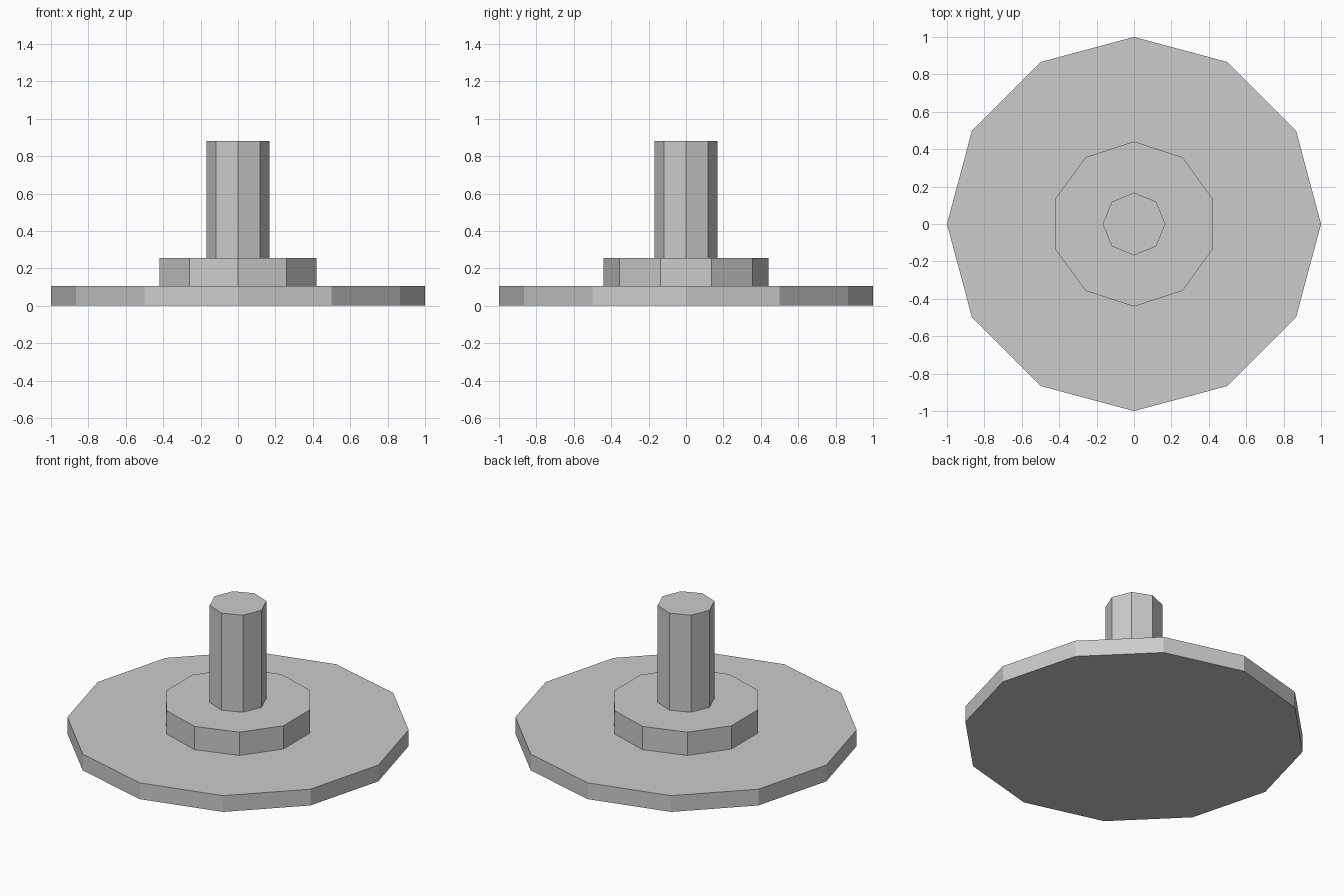
import bpy, bmesh, math

if "Cube" in bpy.data.objects:
    bpy.data.objects.remove(bpy.data.objects["Cube"])

grey = bpy.data.materials.new("plain grey")
grey.diffuse_color = (0.6, 0.6, 0.6, 1)
grey.use_nodes = True
grey.node_tree.nodes["Principled BSDF"].inputs["Base Color"].default_value = grey.diffuse_color


def prism(name, sides, radius, bottom, top):
    """Flat-sided upright prism with one corner pointing along +y."""
    bm = bmesh.new()
    ring = []
    for i in range(sides):
        a = math.pi / 2 + 2 * math.pi * i / sides
        ring.append(bm.verts.new((radius * math.cos(a), radius * math.sin(a), bottom)))
    face = bm.faces.new(ring)
    ext = bmesh.ops.extrude_face_region(bm, geom=[face], use_keep_orig=True)
    for v in ext["geom"]:
        if isinstance(v, bmesh.types.BMVert):
            v.co.z = top
    bmesh.ops.recalc_face_normals(bm, faces=bm.faces)
    mesh = bpy.data.meshes.new(name)
    bm.to_mesh(mesh)
    bm.free()
    mesh.materials.append(grey)
    obj = bpy.data.objects.new(name, mesh)
    bpy.context.collection.objects.link(obj)
    return obj


# Wide twelve-sided disc, ten-sided collar and eight-sided post
prism("base_disc", 12, 1.0, 0.0, 0.105)
prism("collar", 10, 0.441, 0.105, 0.255)
prism("post", 8, 0.168, 0.255, 0.88)
